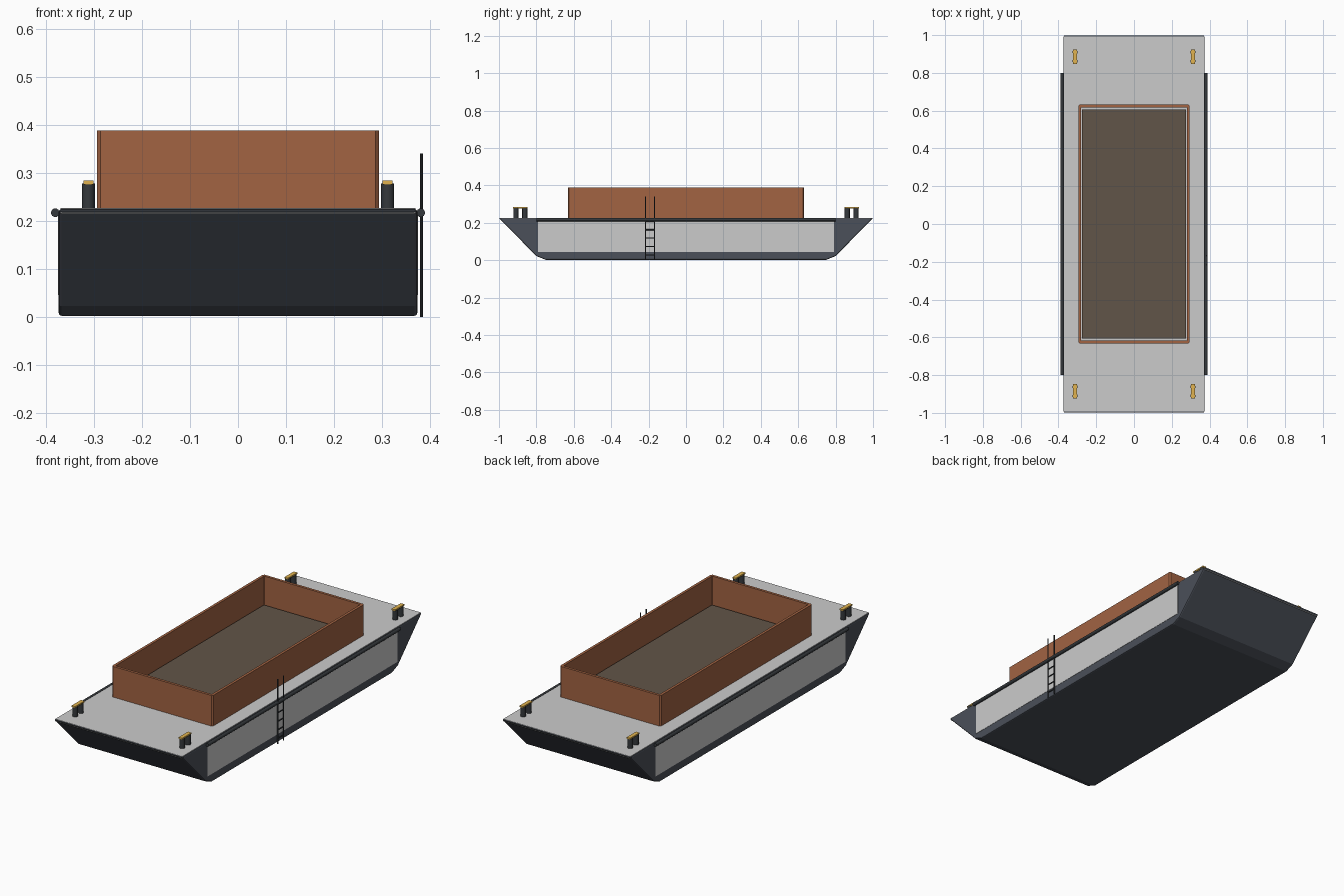
import bpy, bmesh, math
from mathutils import Vector

if "Cube" in bpy.data.objects:
    bpy.data.objects.remove(bpy.data.objects["Cube"])


def material(name, rgb):
    m = bpy.data.materials.new(name)
    m.diffuse_color = (*rgb, 1)
    m.use_nodes = True
    m.node_tree.nodes["Principled BSDF"].inputs["Base Color"].default_value = m.diffuse_color
    return m


STEEL = material("dark_steel", (0.07, 0.08, 0.10))
RUBBER = material("black_rubber", (0.035, 0.04, 0.045))
RUST = material("rust_paint", (0.36, 0.125, 0.055))
FLOOR = material("hold_brown", (0.12, 0.09, 0.065))
GOLD = material("yellow_paint", (0.75, 0.45, 0.08))


def finish(name, bm, mat=None, bevel=0, segments=2):
    bmesh.ops.recalc_face_normals(bm, faces=bm.faces)
    me = bpy.data.meshes.new(name)
    bm.to_mesh(me)
    bm.free()
    ob = bpy.data.objects.new(name, me)
    bpy.context.collection.objects.link(ob)
    if mat:
        me.materials.append(mat)
    if bevel:
        b = ob.modifiers.new("bevel", "BEVEL")
        b.width, b.segments = bevel, segments
        b.limit_method = 'ANGLE'
        b.angle_limit = math.radians(40)
    return ob


def box(name, lo, hi, mat=None, bevel=0):
    bm = bmesh.new()
    bmesh.ops.create_cube(bm, size=1)
    lo, hi = Vector(lo), Vector(hi)
    for v in bm.verts:
        v.co = (lo + hi) / 2 + v.co * (hi - lo)
    return finish(name, bm, mat, bevel)


def rod(name, a, b, r, mat, sides=16):
    a, b = Vector(a), Vector(b)
    bm = bmesh.new()
    bmesh.ops.create_cone(bm, cap_ends=True, segments=sides, radius1=r, radius2=r, depth=(b - a).length)
    q = (b - a).to_track_quat('Z', 'Y')
    for v in bm.verts:
        v.co = (a + b) / 2 + q @ v.co
    ob = finish(name, bm, mat)
    bpy.context.view_layer.objects.active = ob
    ob.select_set(True)
    bpy.ops.object.shade_smooth_by_angle(angle=math.radians(40))
    ob.select_set(False)
    return ob


# Hull: raked side profile extruded across the beam
profile = [(-1, 0.225), (-0.8, 0.022), (-0.75, 0.002), (0.75, 0.002), (0.8, 0.022), (1, 0.225)]
bm = bmesh.new()
side = bm.faces.new([bm.verts.new((-0.374, y, z)) for y, z in profile])
ext = bmesh.ops.extrude_face_region(bm, geom=[side])
bmesh.ops.translate(bm, vec=(0.748, 0, 0), verts=[g for g in ext["geom"] if isinstance(g, bmesh.types.BMVert)])
finish("hull", bm, STEEL, 0.006)

# Deck plate
box("deck", (-0.37, -0.993, 0.215), (0.37, 0.993, 0.2265))

# Side plates and rub rails
for s, n in ((-1, "left"), (1, "right")):
    xs = sorted((s * 0.365, s * 0.3755))
    box(n + "_side_plate", (xs[0], -0.79, 0.045), (xs[1], 0.79, 0.215))
    rod(n + "_rub_rail", (s * 0.381, -0.8, 0.217), (s * 0.381, 0.8, 0.217), 0.009, RUBBER)

# Coaming: open rectangular ring around the hold
bm = bmesh.new()
rings = []
for x, y, z in ((0.294, 0.632, 0.22), (0.294, 0.632, 0.388), (0.28, 0.618, 0.388), (0.28, 0.618, 0.22)):
    c = 0.007 if x > 0.29 else 0.002
    pts = [(x, y - c), (x - c, y), (c - x, y), (-x, y - c), (-x, c - y), (c - x, -y), (x - c, -y), (x, c - y)]
    rings.append([bm.verts.new((px, py, z)) for px, py in pts])
for i in range(4):
    a, b = rings[i], rings[(i + 1) % 4]
    for j in range(8):
        k = (j + 1) % 8
        bm.faces.new((a[j], a[k], b[k], b[j]))
finish("hold_coaming", bm, RUST)

# Hold floor
box("hold_floor", (-0.274, -0.607, 0.22), (0.274, 0.607, 0.242), FLOOR)

# Twin-post bollards at the four corners
for sx in (-1, 1):
    for sy in (-1, 1):
        x = sx * 0.312
        for y in (0.862, 0.91):
            rod("bollard_post", (x, sy * y, 0.225), (x, sy * y, 0.278), 0.0135, RUBBER)
        ys = sorted((sy * 0.847, sy * 0.925))
        box("bollard_bar", (x - 0.0105, ys[0], 0.276), (x + 0.0105, ys[1], 0.284), GOLD, 0.001)

# Boarding ladder on the right side
LX = 0.383
for y in (-0.216, -0.168):
    rod("ladder_rail", (LX, y, 0), (LX, y, 0.34), 0.003, RUBBER, 8)
for i in range(5):
    z = 0.028 + i * 0.045
    rod("ladder_rung", (LX, -0.216, z), (LX, -0.168, z), 0.003, RUBBER, 8)
